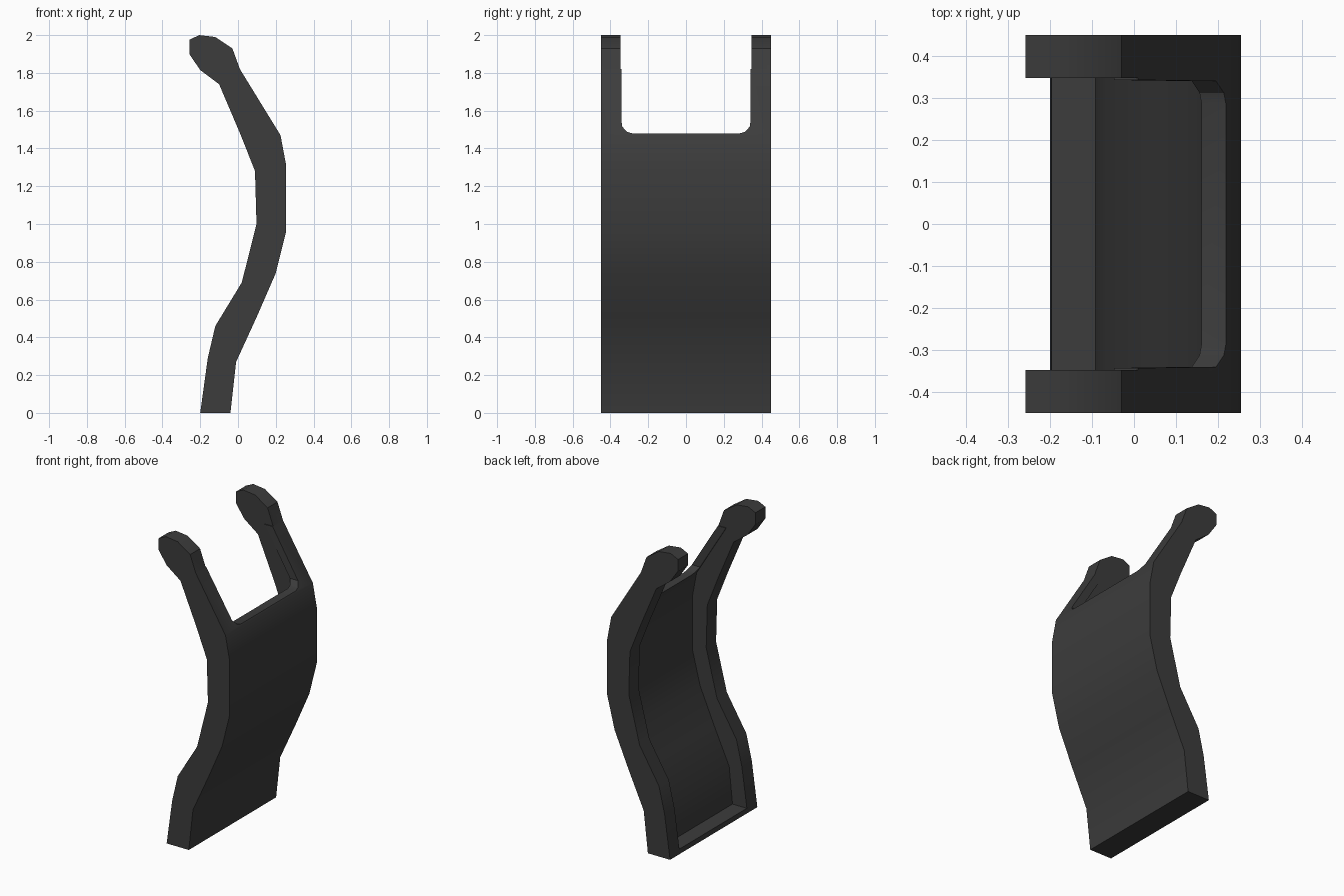
import bpy, bmesh
from mathutils import Vector

if "Cube" in bpy.data.objects:
    bpy.data.objects.remove(bpy.data.objects["Cube"])


def prism(name, pts, to3d, depth):
    """Closed outline placed in 3D by to3d, extruded along depth."""
    bm = bmesh.new()
    face = bm.faces.new([bm.verts.new(to3d(a, b)) for a, b in pts])
    ext = bmesh.ops.extrude_face_region(bm, geom=[face])
    moved = [v for v in ext["geom"] if isinstance(v, bmesh.types.BMVert)]
    bmesh.ops.translate(bm, verts=moved, vec=Vector(depth))
    bmesh.ops.recalc_face_normals(bm, faces=bm.faces)
    mesh = bpy.data.meshes.new(name)
    bm.to_mesh(mesh)
    bm.free()
    obj = bpy.data.objects.new(name, mesh)
    bpy.context.collection.objects.link(obj)
    return obj


def cut(target, cutter):
    cutter.hide_render = True
    mod = target.modifiers.new("cut", "BOOLEAN")
    mod.operation, mod.solver, mod.object = "DIFFERENCE", "EXACT", cutter
    bpy.context.view_layer.objects.active = target
    bpy.ops.object.modifier_apply(modifier=mod.name)
    bpy.data.objects.remove(cutter)


# Curved side profile: convex front, rounded hook tip, concave back
front = [(-0.04, 0), (-0.01, 0.27), (0.10, 0.51), (0.20, 0.74), (0.255, 0.96),
         (0.255, 1.31), (0.225, 1.47), (0.01, 1.82)]
tip = [(-0.03, 1.93), (-0.12, 1.99), (-0.205, 2.0), (-0.258, 1.975),
       (-0.258, 1.90), (-0.20, 1.815), (-0.10, 1.74)]
back = [(0.015, 1.47), (0.09, 1.28), (0.098, 1.0), (0.02, 0.69),
        (-0.12, 0.46), (-0.16, 0.29), (-0.20, 0)]
bracket = prism("forked_bracket", front + tip + back,
                lambda x, z: (x, -0.45, z), (0, 0.9, 0))

# Hollow in the back, leaving a thin panel, side rims and a bottom lip
floor = [(-0.092, 0.03)] + [(x - 0.058, z) for x, z in front[1:]]
recess = floor + [(0.5, 1.83), (0.5, 2.3), (-0.6, 2.3), (-0.6, 0.03)]
cut(bracket, prism("recess_cutter", recess,
                   lambda x, z: (x, -0.348, z), (0, 0.696, 0)))

# Slot between the two arms, with softened lower corners
half = [(0.285, 1.48), (0.312, 1.488), (0.34, 1.518), (0.347, 2.3)]
slot = half + [(-y, z) for y, z in reversed(half)]
cut(bracket, prism("slot_cutter", slot,
                   lambda y, z: (-0.6, y, z), (1.2, 0, 0)))

# Dark grey finish, smooth along the bends
mat = bpy.data.materials.new("dark_grey")
mat.diffuse_color = (0.045, 0.045, 0.045, 1)
mat.use_nodes = True
mat.node_tree.nodes["Principled BSDF"].inputs["Base Color"].default_value = mat.diffuse_color
bracket.data.materials.clear()
bracket.data.materials.append(mat)
bpy.ops.object.select_all(action="DESELECT")
bracket.select_set(True)
bpy.context.view_layer.objects.active = bracket
bpy.ops.object.shade_smooth_by_angle(angle=0.52)
